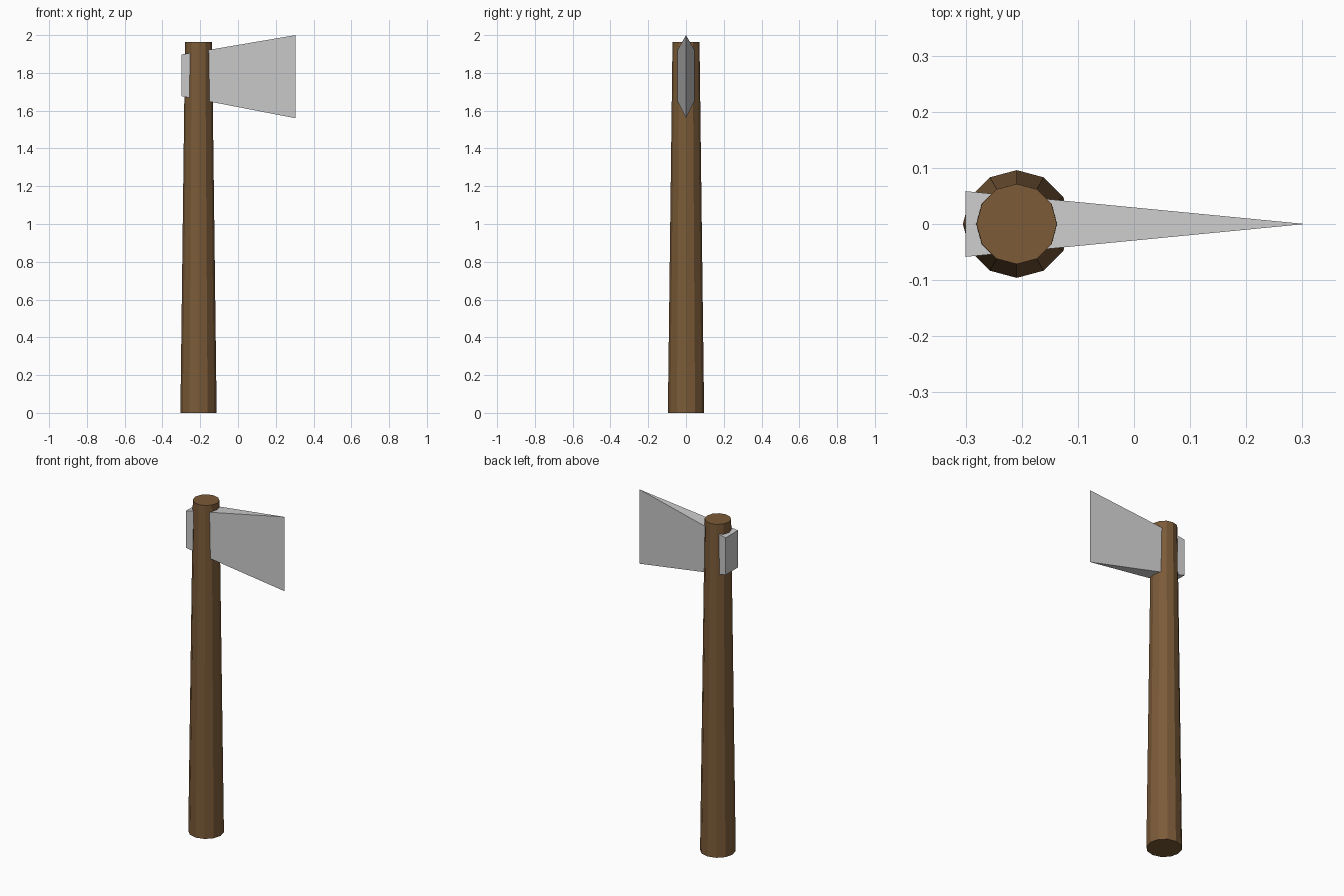
import bpy, bmesh

if "Cube" in bpy.data.objects:
    bpy.data.objects.remove(bpy.data.objects["Cube"])

HANDLE_X = -0.209
HANDLE_H = 1.963


def add_object(name, bm, color=None):
    bmesh.ops.recalc_face_normals(bm, faces=bm.faces)
    mesh = bpy.data.meshes.new(name)
    bm.to_mesh(mesh)
    bm.free()
    obj = bpy.data.objects.new(name, mesh)
    bpy.context.collection.objects.link(obj)
    if color:
        mat = bpy.data.materials.new(name + "_material")
        mat.diffuse_color = color
        mat.use_nodes = True
        mat.node_tree.nodes["Principled BSDF"].inputs["Base Color"].default_value = mat.diffuse_color
        mesh.materials.append(mat)
    return obj


# Handle: tapered 12-sided wooden shaft
bm = bmesh.new()
bmesh.ops.create_cone(bm, cap_ends=True, segments=12,
                      radius1=0.096, radius2=0.0715, depth=HANDLE_H)
handle = add_object("handle", bm, (0.20, 0.105, 0.04, 1))
handle.location = (HANDLE_X, 0, HANDLE_H / 2)

# Axe head: one wedge running through the handle, flaring to a sharp edge
bm = bmesh.new()
back = [bm.verts.new((-0.30, y, z)) for y, z in
        ((-0.0585, 1.677), (0.0585, 1.677), (0.0585, 1.897), (-0.0585, 1.897))]
low, high = [bm.verts.new((0.305, 0, z)) for z in (1.56, 2.0)]
bm.faces.new(back)
bm.faces.new((back[0], low, high, back[3]))
bm.faces.new((back[1], back[2], high, low))
bm.faces.new((back[0], back[1], low))
bm.faces.new((back[3], high, back[2]))
add_object("axe_head", bm)
